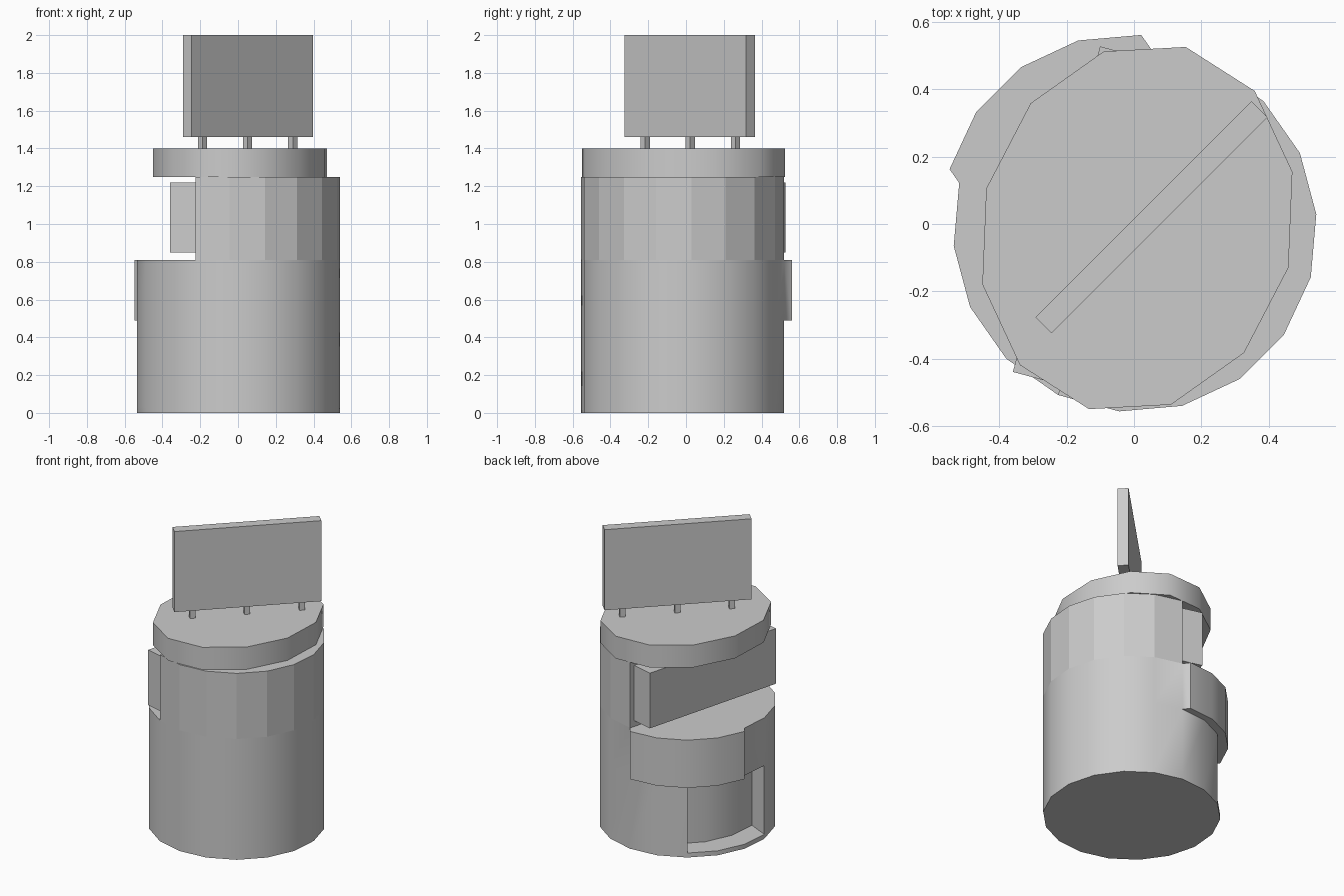
import bpy, bmesh
from math import cos, sin, radians, pi
from mathutils import Matrix, Vector

if "Cube" in bpy.data.objects:
    bpy.data.objects.remove(bpy.data.objects["Cube"])

CENTRE = Vector((0.003, -0.018, 0))
RADIUS = 0.54
STEP = 20          # degrees per facet, 18 sides


def rim(deg, z):
    a = radians(deg)
    return CENTRE + Vector((RADIUS * cos(a), RADIUS * sin(a), z))


def finish(name, bm, smooth=False):
    bmesh.ops.recalc_face_normals(bm, faces=bm.faces)
    mesh = bpy.data.meshes.new(name)
    bm.to_mesh(mesh)
    bm.free()
    ob = bpy.data.objects.new(name, mesh)
    bpy.context.collection.objects.link(ob)
    if smooth:
        bpy.ops.object.select_all(action='DESELECT')
        ob.select_set(True)
        bpy.context.view_layer.objects.active = ob
        bpy.ops.object.shade_smooth_by_angle(angle=radians(42))
    return ob


def prism(name, outline, z0, z1, smooth=False):
    bm = bmesh.new()
    lo = [bm.verts.new((p[0], p[1], z0)) for p in outline]
    hi = [bm.verts.new((p[0], p[1], z1)) for p in outline]
    bm.faces.new(lo[::-1])
    bm.faces.new(hi)
    n = len(outline)
    for i in range(n):
        j = (i + 1) % n
        bm.faces.new((lo[i], lo[j], hi[j], hi[i]))
    return finish(name, bm, smooth)


def box(name, centre, size, angle):
    bm = bmesh.new()
    m = Matrix.Translation(centre) @ Matrix.Rotation(angle, 4, 'Z') @ Matrix.Diagonal((*size, 1))
    bmesh.ops.create_cube(bm, size=1, matrix=m)
    return finish(name, bm)


def push(bm, faces, deg, dist):
    # extrude a patch of wall facets along one direction
    res = bmesh.ops.extrude_face_region(bm, geom=faces)
    verts = [g for g in res['geom'] if isinstance(g, bmesh.types.BMVert)]
    a = radians(deg)
    bmesh.ops.translate(bm, verts=verts, vec=(dist * cos(a), dist * sin(a), 0))
    bmesh.ops.delete(bm, geom=[f for f in faces if f.is_valid], context='FACES')


# lower drum, with recessed tray and raised band at the back left
bm = bmesh.new()
levels = [0, 0.03, 0.49, 0.81]
degs = [5 + STEP * k for k in range(18)]
rings = [[bm.verts.new(rim(d, z)) for d in degs] for z in levels]
bm.faces.new(rings[0][::-1])
bm.faces.new(rings[-1])
wall = {}
for l in range(3):
    for k in range(18):
        j = (k + 1) % 18
        wall[l, degs[k]] = bm.faces.new((rings[l][k], rings[l][j], rings[l + 1][j], rings[l + 1][k]))
push(bm, [wall[1, d] for d in (125, 145, 165)], 155, -0.15)
push(bm, [wall[2, d] for d in (85, 105, 125, 145)], 125, 0.05)
finish("lower_drum", bm, smooth=True)

# upper drum, sliced flat along a chord
prism("upper_drum", [rim(d, 0) for d in range(-115, 86, STEP)], 0.81, 1.25)

# display panel against the flat slice
ang = radians(75)
front_mid = Vector((-0.23, 0.044, 1.035))
box("display_panel", front_mid + Vector((sin(ang), -cos(ang), 0)) * 0.075, (1.0, 0.15, 0.37), ang)

# slightly oval 12-sided cap
A, B, C = Vector((0.46, 0.167)), Vector((-0.10, 0.524)), Vector((0.01, -0.012))
prism("cap", [C + A * cos(k * pi / 6) + B * sin(k * pi / 6) for k in range(12)], 1.25, 1.40, smooth=True)

# sign board on three short posts
turn = radians(45)
box("sign_board", (0.052, 0.02, 1.73), (0.907, 0.067, 0.54), turn)
for i, off in enumerate((-0.238, 0, 0.24)):
    box(f"sign_post_{i + 1}", (0.05 + off, 0.022 + off, 1.43), (0.035, 0.035, 0.06), turn)
